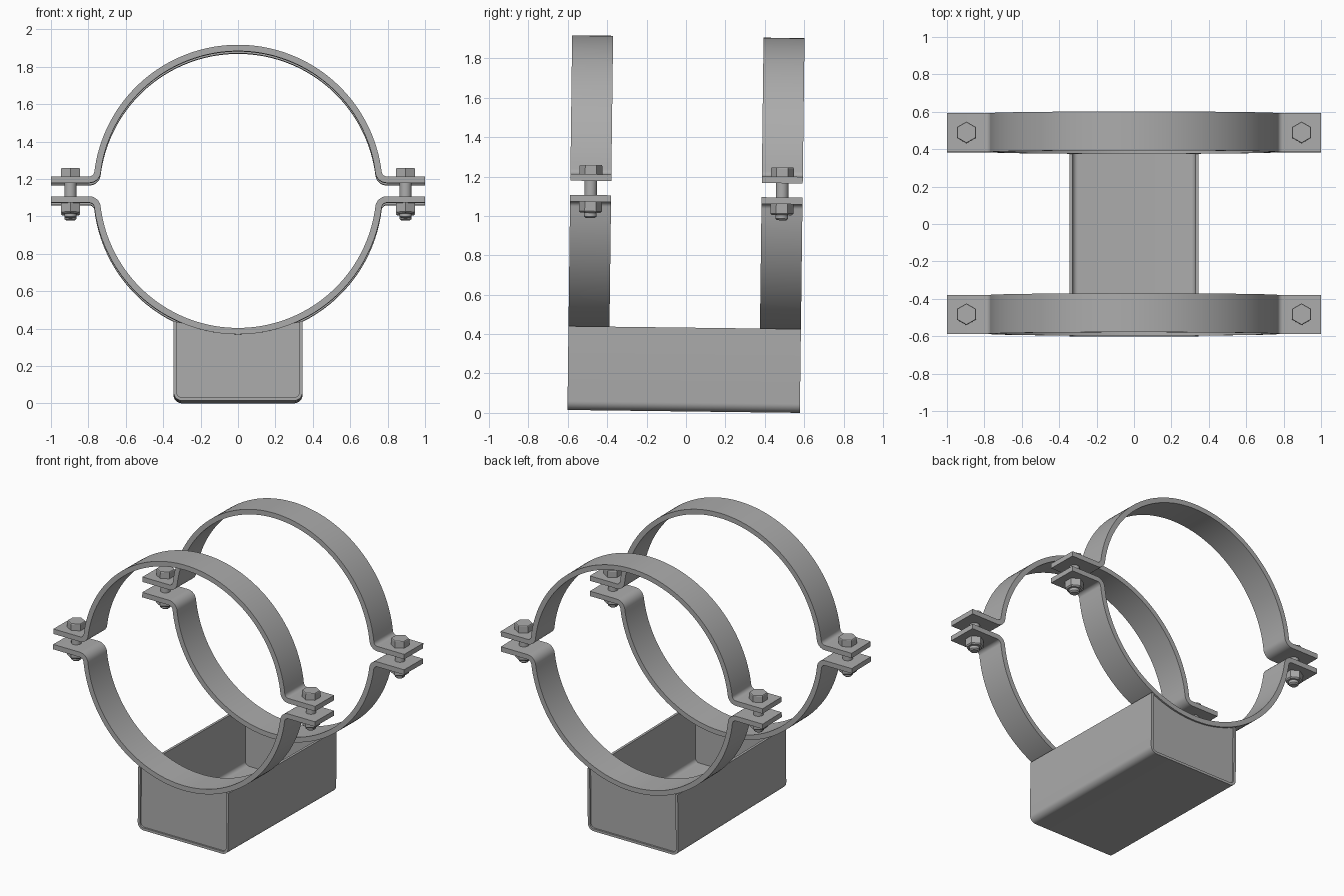
import bpy, bmesh
from math import sin, cos, pi, sqrt, asin, radians
from mathutils import Matrix, Vector

if "Cube" in bpy.data.objects:
    bpy.data.objects.remove(bpy.data.objects["Cube"])

TILT = Matrix.Translation((0, -0.012, 0)) @ Matrix.Rotation(-0.0125, 4, 'X')
HALF_LEN, BAND_W = 0.59, 0.208
ZC, R, T = 1.136, 0.757, 0.034      # clamp centre height, mid radius, thickness
FLANGE, FILLET = 0.053, 0.045       # flange offset from the split, bend radius
BOX_X, BOX_Z0, WALL, CORNER = 0.345, 0.0075, 0.017, 0.045

steel = bpy.data.materials.new("dark_steel")
steel.diffuse_color = (0.41, 0.41, 0.41, 1)
steel.use_nodes = True
steel.node_tree.nodes["Principled BSDF"].inputs["Base Color"].default_value = steel.diffuse_color


def finish(name, bm):
    bmesh.ops.recalc_face_normals(bm, faces=bm.faces[:])
    bm.transform(TILT)
    me = bpy.data.meshes.new(name)
    bm.to_mesh(me)
    bm.free()
    me.materials.append(steel)
    ob = bpy.data.objects.new(name, me)
    bpy.context.collection.objects.link(ob)
    bpy.ops.object.select_all(action='DESELECT')
    ob.select_set(True)
    bpy.context.view_layer.objects.active = ob
    bpy.ops.object.shade_smooth_by_angle(angle=radians(25))


def arc(cx, cz, r, a0, a1, n):
    return [(cx + r * cos(a0 + (a1 - a0) * i / n), cz + r * sin(a0 + (a1 - a0) * i / n))
            for i in range(n + 1)]


def extrude(name, loop, y0, y1):
    bm = bmesh.new()
    face = bm.faces.new([bm.verts.new((x, y0, z)) for x, z in loop])
    geo = bmesh.ops.extrude_face_region(bm, geom=[face], use_keep_orig=True)['geom']
    bmesh.ops.translate(bm, vec=(0, y1 - y0, 0),
                        verts=[g for g in geo if isinstance(g, bmesh.types.BMVert)])
    finish(name, bm)


def thicken(path, t):
    """Closed outline of a strip of thickness t around an open mid-line."""
    pts = [Vector(p) for p in path]
    a, b = [], []
    for i, p in enumerate(pts):
        d = (pts[min(i + 1, len(pts) - 1)] - pts[max(i - 1, 0)]).normalized()
        if i == 0 or i == len(pts) - 1:
            d = Vector((round(d.x), round(d.y)))
        n = Vector((-d.y, d.x)) * t / 2
        a.append(p + n)
        b.append(p - n)
    return a + b[::-1]


def stack(bm, rings, n, x, y):
    """Capped solid made of stacked n-sided rings (radius, z)."""
    rows = [[bm.verts.new((x + r * cos(pi / 2 + 2 * pi * i / n),
                           y + r * sin(pi / 2 + 2 * pi * i / n), z)) for i in range(n)]
            for r, z in rings]
    for lo, hi in zip(rows, rows[1:]):
        for i in range(n):
            bm.faces.new((lo[i], lo[(i + 1) % n], hi[(i + 1) % n], hi[i]))
    bm.faces.new(rows[0][::-1])
    bm.faces.new(rows[-1])


# Mid-line of a half clamp: flange, bend, big arc, bend, flange
fz = FLANGE + FILLET
fx = sqrt((R + FILLET) ** 2 - fz ** 2)
a = asin(fz / (R + FILLET))
right = [(1.0, FLANGE)] + arc(fx, fz, FILLET, 1.5 * pi, pi + a, 10)
left = [(-x, z) for x, z in reversed(right)]
half = right + arc(0, 0, R, a, pi - a, 72)[1:-1] + left

# Clamp halves and bolts at both ends
for end, s in (("front", -1), ("back", 1)):
    yc = s * (HALF_LEN - BAND_W / 2)
    for part, m in (("upper", 1), ("lower", -1)):
        loop = [(x, ZC + m * z) for x, z in thicken(half, T)]
        extrude(f"{end}_{part}_clamp", loop, yc - BAND_W / 2, yc + BAND_W / 2)
    for side, x in (("left", -0.896), ("right", 0.896)):
        bm = bmesh.new()
        top, bot = ZC + FLANGE + T / 2, ZC - FLANGE - T / 2
        stack(bm, [(0.058, top), (0.058, top + 0.042), (0.055, top + 0.046)], 6, x, yc)
        stack(bm, [(0.05, bot - 0.056), (0.058, bot - 0.048), (0.058, bot)], 6, x, yc)
        stack(bm, [(0.023, 0.984), (0.032, 0.992), (0.032, top + 0.01)], 24, x, yc)
        finish(f"{end}_{side}_bolt", bm)


# Base channel: U section with rounded lower corners, open at the top
def u_path(inset):
    w, c = BOX_X - inset, CORNER - inset
    xc, zc = BOX_X - CORNER, BOX_Z0 + CORNER
    top = ZC - sqrt((R + T / 2) ** 2 - w ** 2) - 0.006
    return ([(-w, top)] + arc(-xc, zc, c, pi, 1.5 * pi, 8)
            + arc(xc, zc, c, 1.5 * pi, 2 * pi, 8) + [(w, top)])


extrude("base_channel", thicken(u_path(WALL / 2), WALL), -HALF_LEN, HALF_LEN)

# End plates recessed in the channel, with a saddle cut matching the clamp
ro = R + T / 2
b = asin((BOX_X - WALL) / ro)
plate = u_path(WALL) + arc(0, ZC, ro, 1.5 * pi + b, 1.5 * pi - b, 24)[1:-1]
for end, s in (("front", -1), ("back", 1)):
    extrude(f"{end}_end_plate", plate, s * (HALF_LEN - 0.012), s * (HALF_LEN - 0.029))
